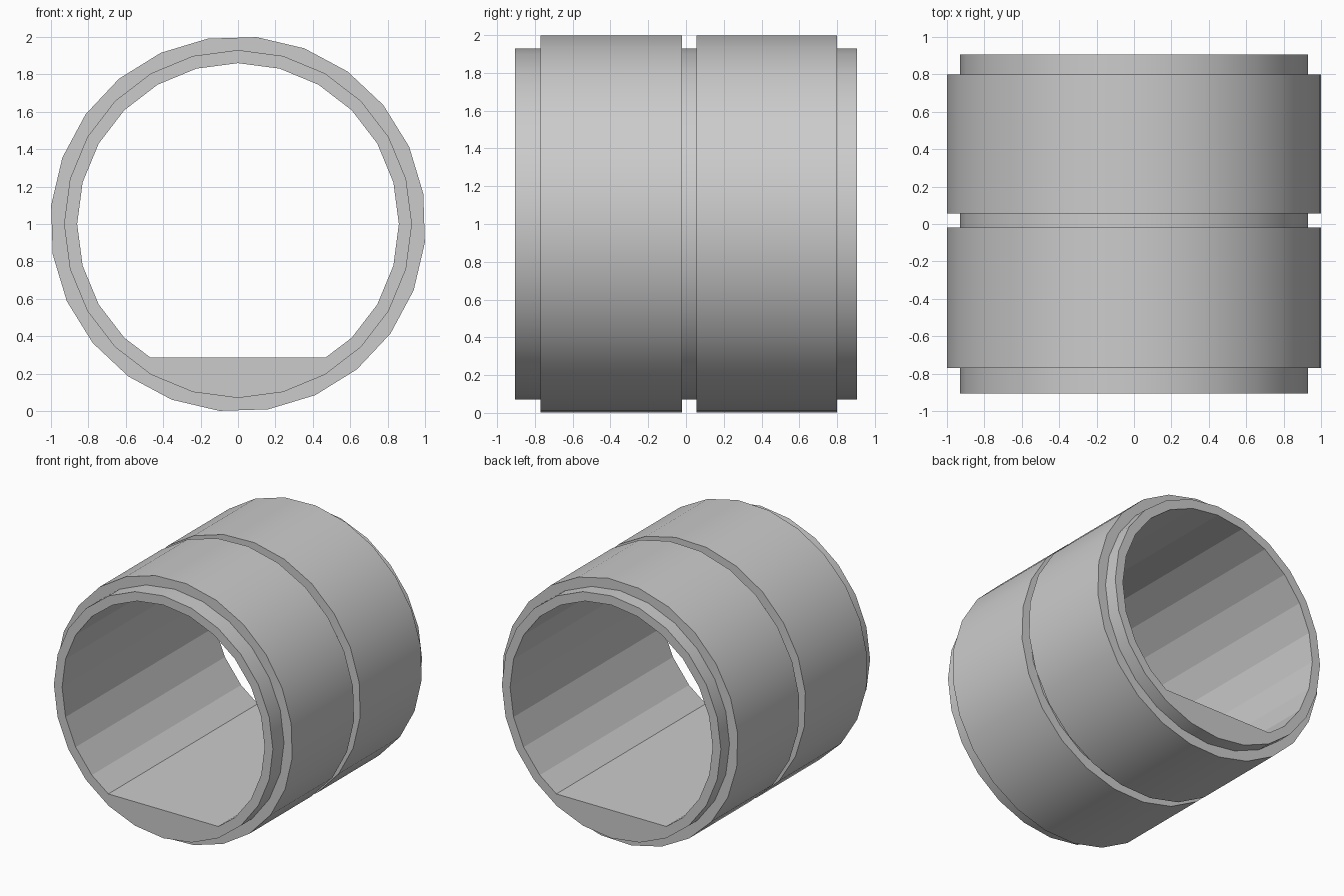
import bpy, bmesh
from math import sin, cos, radians

if "Cube" in bpy.data.objects:
    bpy.data.objects.remove(bpy.data.objects["Cube"])

N = 24


def circle(radius, offset=0.0):
    """24-sided profile in the x-z plane, centred at z = 1."""
    angles = [radians(offset + i * 360 / N) for i in range(N)]
    return [(radius * cos(a), 1 + radius * sin(a)) for a in angles]


outer = circle(1.004, -5.7)   # raised bands, turned slightly
sleeve = circle(0.93)         # recessed sleeve and groove

# Bore with a flat floor: the low points are moved onto the floor line
FLOOR, HALF = 0.285, 0.467
bore = [(x, z) if z > FLOOR else (max(-HALF, min(HALF, x * HALF / 0.43)), FLOOR)
        for x, z in circle(0.86)]

# Closed section: y position, profile, smooth skin up to the next section
END = 0.905
sections = [
    (-END, sleeve, True),
    (-0.77, sleeve, False),
    (-0.77, outer, True),     # front band
    (-0.02, outer, False),
    (-0.02, sleeve, True),    # groove
    (0.055, sleeve, False),
    (0.055, outer, True),     # rear band
    (0.80, outer, False),
    (0.80, sleeve, True),
    (END, sleeve, False),
    (END, bore, False),       # bore, faceted
    (-END, bore, False),
]

bm = bmesh.new()
loops = [[bm.verts.new((x, y, z)) for x, z in prof] for y, prof, _ in sections]
for k, (_, _, smooth) in enumerate(sections):
    a, b = loops[k], loops[(k + 1) % len(loops)]
    for i in range(N):
        j = (i + 1) % N
        bm.faces.new((a[i], a[j], b[j], b[i])).smooth = smooth
bmesh.ops.recalc_face_normals(bm, faces=bm.faces)

mesh = bpy.data.meshes.new("banded_sleeve")
bm.to_mesh(mesh)
bm.free()
bpy.context.collection.objects.link(bpy.data.objects.new("banded_sleeve", mesh))
